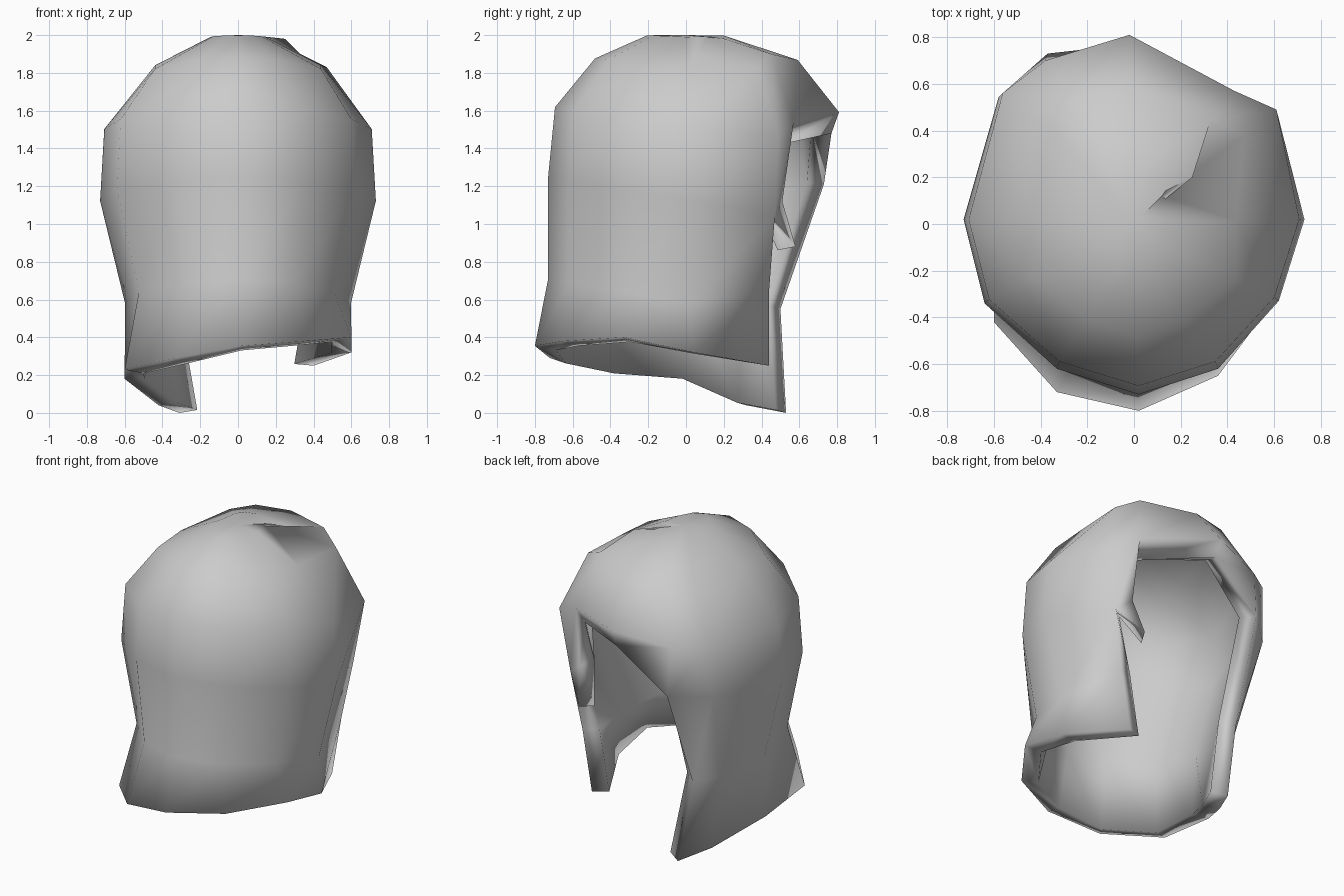
import bpy
import bmesh
from mathutils import Vector

default_cube = bpy.data.objects.get("Cube")
if default_cube:
    bpy.data.objects.remove(default_cube, do_unlink=True)


def flat_material(name, colour):
    material = bpy.data.materials.new(name)
    material.use_nodes = True
    material.diffuse_color = colour
    material.node_tree.nodes["Principled BSDF"].inputs["Base Color"].default_value = colour
    return material


# Widest outline of the hood, counter-clockwise from the middle of the closed side
OUTLINE = [(.02, -.73), (.36, -.62), (.62, -.33), (.73, .02), (.61, .49), (.43, .56),
           (-.02, .81), (-.41, .74), (-.58, .56), (-.73, .02), (-.64, -.34), (-.33, -.62)]
COLUMNS = len(OUTLINE)
RIGHT_EDGE, LEFT_EDGE = 4, 7      # columns on either side of the opening

# Rows: height, width scale, closed side scale, open side scale, tilt
ROWS = [(.58, .82, 1, .8, .14), (1.12, 1, 1, .97, .14),
        (1.5, .97, .95, 1, .13), (1.84, .6, .66, .73, .04), (1.99, .2, .28, .25, .01)]
BROW_ROW = 3

# Slanted, flared lower rim; the opening has no rim
RIM = {0: (.02, -.8, .355), 1: (.36, -.65, .38), 2: (.6, -.33, .4), 3: (.6, .04, .32),
       4: (.4, .44, .25), 7: (-.31, .53, 0), 8: (-.42, .32, .04), 9: (-.6, 0, .18),
       10: (-.6, -.42, .23), 11: (-.33, -.72, .29)}

# Uneven points along the opening and on the shoulders, keyed by column and row
UNEVEN = {(4, 1): (.47, .44, .65), (4, 2): (.54, .47, 1.04), (5, 2): (.44, .51, 1.12),
          (4, 3): (.61, .49, 1.46), (5, 3): (.43, .57, 1.54), (7, 1): (-.4, .5, .55),
          (7, 2): (-.37, .73, 1.21), (7, 3): (-.38, .7, 1.53), (8, 1): (-.5, .36, .56),
          (4, 4): (.47, .38, 1.83), (5, 4): (.33, .45, 1.9), (5, 5): (.25, .2, 1.98),
          (2, 4): (.44, -.23, 1.82), (10, 4): (-.44, -.23, 1.82)}


def shell_point(column, row):
    """Position of one point on the outer surface."""
    if row == 0:
        return RIM.get(column)
    if (column, row) in UNEVEN:
        return UNEVEN[column, row]
    if row < BROW_ROW and RIGHT_EDGE < column < LEFT_EDGE:
        return None
    x, y = OUTLINE[column]
    height, width, closed, opened, tilt = ROWS[row - 1]
    depth = closed if y < 0 else opened
    lift = tilt * abs(y) / .8 * (1 if y < 0 else .7)
    return (x * width, y * depth, height + lift)


def build_hood():
    bm = bmesh.new()
    grid = {}
    for column in range(COLUMNS):
        for row in range(len(ROWS) + 1):
            point = shell_point(column, row)
            if point is not None:
                grid[column, row] = bm.verts.new(Vector(point))

    # Side panels: every complete cell of the grid
    for column in range(COLUMNS):
        following = (column + 1) % COLUMNS
        for row in range(len(ROWS)):
            keys = [(column, row), (following, row), (following, row + 1), (column, row + 1)]
            if all(key in grid for key in keys):
                bm.faces.new([grid[key] for key in keys])

    # Crown
    crown = bm.verts.new((0, 0, 2))
    last = len(ROWS)
    for column in range(COLUMNS):
        bm.faces.new((grid[column, last], grid[(column + 1) % COLUMNS, last], crown))

    # Brow lip turned down and inwards above the opening
    lip_right = bm.verts.new((.41, .5, 1.42))
    lip_middle = bm.verts.new((-.01, .77, 1.48))
    bm.faces.new((grid[5, 2], lip_right, grid[5, 3]))
    bm.faces.new((lip_right, lip_middle, grid[6, 3], grid[5, 3]))
    bm.faces.new((lip_middle, grid[7, 2], grid[7, 3], grid[6, 3]))

    # Pointed tear on the right edge
    tear = bm.verts.new((.4, .58, .88))
    bm.faces.new((grid[4, 2], tear, grid[5, 2]))

    bmesh.ops.recalc_face_normals(bm, faces=bm.faces)
    mesh = bpy.data.meshes.new("hood_shell")
    bm.to_mesh(mesh)
    bm.free()
    hood = bpy.data.objects.new("hood_shell", mesh)
    bpy.context.collection.objects.link(hood)
    return hood


hood = build_hood()
hood.data.materials.append(flat_material("plain grey", (.6, .6, .6, 1)))

# Wall thickness, grown inwards
wall = hood.modifiers.new("wall", "SOLIDIFY")
wall.thickness = .11
wall.offset = -1
hood.data.shade_smooth()
